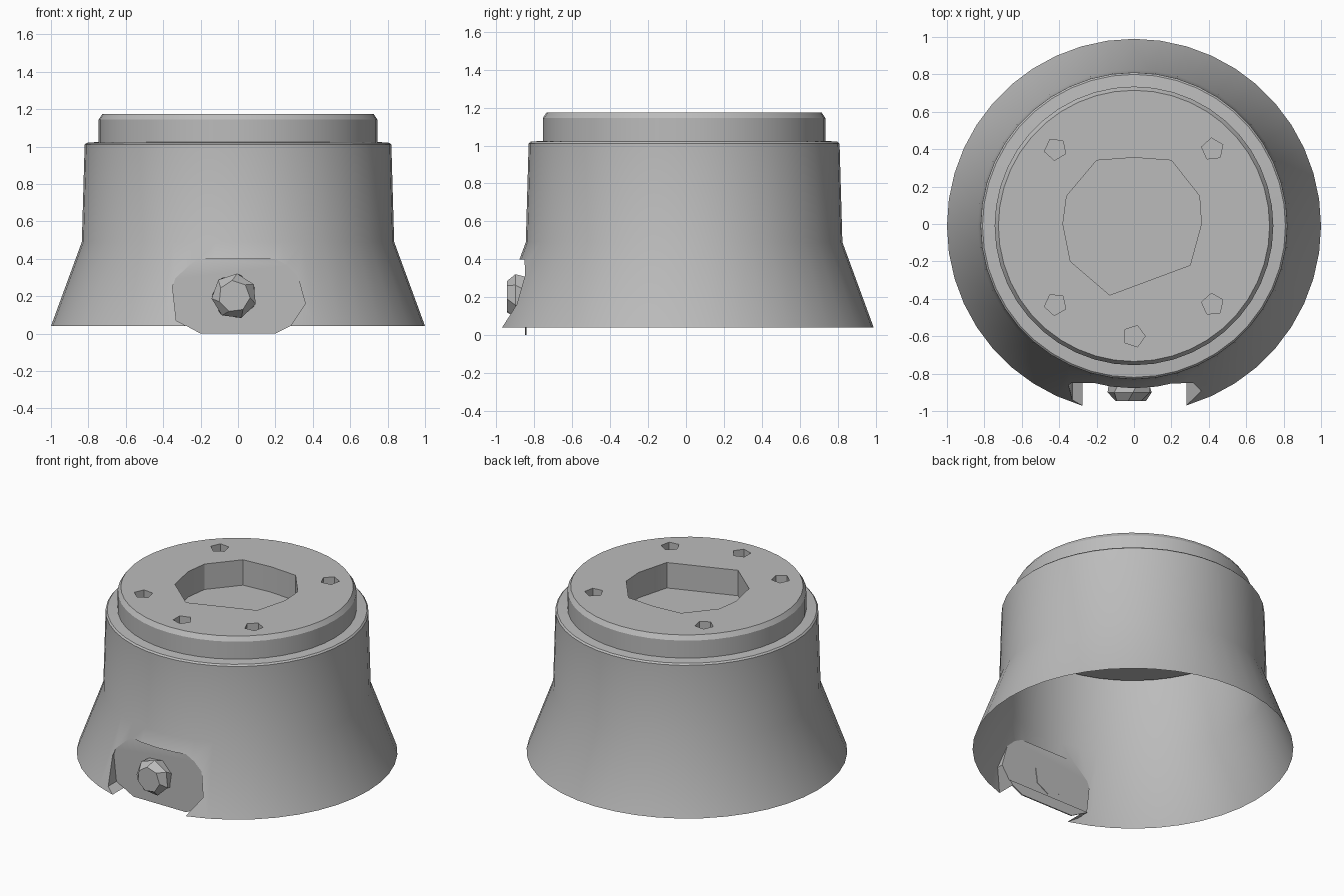
import bpy, bmesh, math

cube = bpy.data.objects.get("Cube")
if cube:
    bpy.data.objects.remove(cube, do_unlink=True)

grey = bpy.data.materials.new("plain grey")
grey.use_nodes = True
COLOUR = (0.5, 0.5, 0.5, 1)
grey.diffuse_color = COLOUR
grey.node_tree.nodes["Principled BSDF"].inputs["Base Color"].default_value = COLOUR

AXIS_Y = -0.01


def finish(name, bm):
    """Turn a bmesh into a coloured object."""
    bmesh.ops.recalc_face_normals(bm, faces=bm.faces)
    mesh = bpy.data.meshes.new(name)
    bm.to_mesh(mesh)
    bm.free()
    mesh.materials.append(grey)
    obj = bpy.data.objects.new(name, mesh)
    bpy.context.collection.objects.link(obj)
    return obj


def loft(name, rings, caps=True):
    """Skin a list of equal-length point rings into a closed solid."""
    bm = bmesh.new()
    loops = [[bm.verts.new(p) for p in ring] for ring in rings]
    n = len(loops[0])
    for a, b in zip(loops, loops[1:]):
        for i in range(n):
            j = (i + 1) % n
            bm.faces.new((a[i], a[j], b[j], b[i]))
    if caps:
        bm.faces.new(loops[0])
        bm.faces.new(loops[-1])
    return finish(name, bm)


def circle(r, n, turn=0):
    return [(r * math.cos(turn + math.tau * i / n),
             r * math.sin(turn + math.tau * i / n)) for i in range(n)]


def upright(name, outline, z0, z1):
    return loft(name, [[(x, y, z) for x, y in outline] for z in (z0, z1)])


def facing(name, outline, y0, y1):
    return loft(name, [[(x, y, z) for x, z in outline] for y in (y0, y1)])


def select_only(obj):
    bpy.ops.object.select_all(action='DESELECT')
    obj.select_set(True)
    bpy.context.view_layer.objects.active = obj


# Flared housing with a stepped drum on top
profile = [(1.0, 0.04), (0.835, 0.49), (0.82, 1.01), (0.81, 1.02),
           (0.745, 1.025), (0.745, 1.145), (0.725, 1.175)]
body = loft("flared_housing", [[(x, y + AXIS_Y, z) for x, y in circle(r, 44)]
                               for r, z in profile])

# Cutters: central recess, bolt pits, front pocket
recess = [(-0.38, 0), (-0.36, 0.15), (-0.2, 0.34), (0, 0.355), (0.2, 0.34),
          (0.35, 0.15), (0.36, 0), (0.3, -0.22), (-0.13, -0.38), (-0.34, -0.2)]
pocket = [(-0.3, 0.4), (0.2, 0.4), (0.31, 0.34), (0.36, 0.16), (0.28, 0.04),
          (0.2, 0), (-0.2, 0), (-0.33, 0.07), (-0.35, 0.25)]
cutters = [upright("recess_cutter", recess, 1.0, 1.4),
           facing("pocket_cutter", pocket, -0.85, -1.3)]
for px, py in [(-0.42, 0.4), (0.42, 0.4), (-0.42, -0.43), (0.42, -0.43), (0, -0.6)]:
    pit = [(px + x, py + y) for x, y in circle(0.06, 5, px)]
    cutters.append(upright("pit_cutter", pit, 1.09, 1.4))

select_only(body)
for cutter in cutters:
    mod = body.modifiers.new("cut", 'BOOLEAN')
    mod.operation = 'DIFFERENCE'
    mod.solver = 'EXACT'
    mod.object = cutter
    bpy.ops.object.modifier_apply(modifier=mod.name)
for cutter in cutters:
    bpy.data.objects.remove(cutter, do_unlink=True)

# Open the underside so the housing is a hollow shell
bm = bmesh.new()
bm.from_mesh(body.data)
under = [f for f in bm.faces if f.normal.z < -0.9 and f.calc_center_median().z < 0.06]
bmesh.ops.delete(bm, geom=under, context='FACES')
bm.to_mesh(body.data)
bm.free()

# Ceiling inside the shell
ceiling = upright("inner_ceiling",
                  [(x, y + AXIS_Y) for x, y in circle(0.8, 44)], 0.99, 0.997)

# Lip of the front pocket, dropping to the ground
lip = facing("pocket_lip", [(-0.33, 0.07), (-0.2, 0), (0.2, 0), (0.28, 0.04),
                            (0.3, 0.07)], -0.85, -0.842)

# Faceted bolt in the front pocket
bolt_rings = [(0.115, -0.845), (0.122, -0.9), (0.085, -0.945)]
bolt = loft("front_bolt", [[(x - 0.02, y, z + 0.2) for x, z in circle(r, 7, 0.3 + k * 0.25)]
                           for k, (r, y) in enumerate(bolt_rings)])

select_only(body)
bpy.ops.object.shade_smooth_by_angle(angle=math.radians(28))
